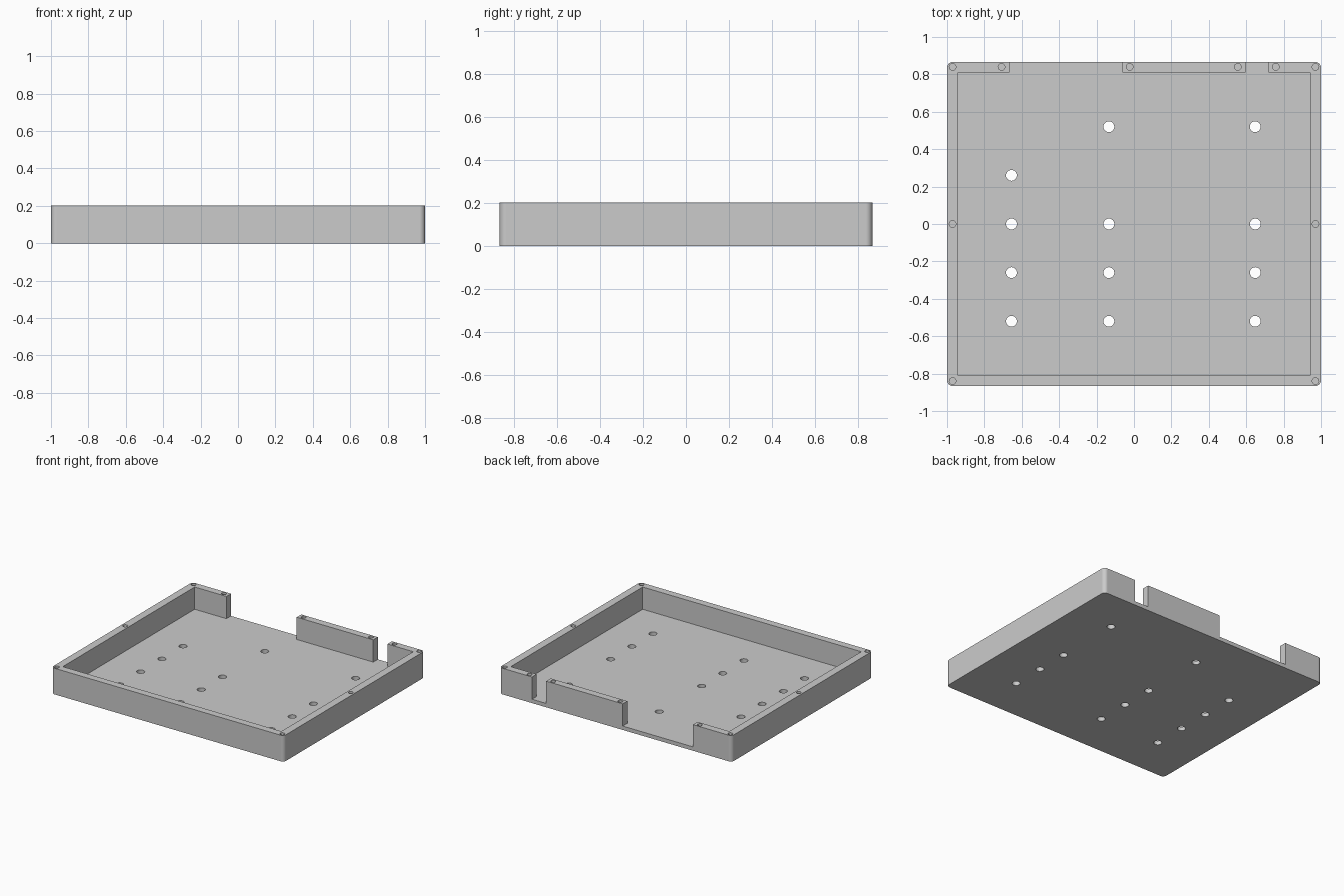
import bpy
import bmesh
from math import cos, sin, pi, radians

HALF_X, HALF_Y, HEIGHT = 1.0, 0.866, 0.203
INNER_X, INNER_Y, FLOOR = 0.94, 0.81, 0.03
CORNER = 0.03

default = bpy.data.objects.get("Cube")
if default:
    bpy.data.objects.remove(default, do_unlink=True)

grey = bpy.data.materials.new("light grey plastic")
grey.use_nodes = True
grey.diffuse_color = (0.6, 0.6, 0.6, 1)
grey.node_tree.nodes["Principled BSDF"].inputs["Base Color"].default_value = (0.6, 0.6, 0.6, 1)


def prisms(name, outlines, z0, z1):
    """One object made of closed outlines extruded from z0 to z1."""
    bm = bmesh.new()
    for outline in outlines:
        face = bm.faces.new([bm.verts.new((x, y, z0)) for x, y in outline])
        top = bmesh.ops.extrude_face_region(bm, geom=[face])["geom"]
        verts = [v for v in top if isinstance(v, bmesh.types.BMVert)]
        bmesh.ops.translate(bm, verts=verts, vec=(0, 0, z1 - z0))
    bmesh.ops.recalc_face_normals(bm, faces=bm.faces)
    mesh = bpy.data.meshes.new(name)
    bm.to_mesh(mesh)
    bm.free()
    mesh.materials.append(grey)
    obj = bpy.data.objects.new(name, mesh)
    bpy.context.collection.objects.link(obj)
    return obj


def arc(cx, cy, r, start, sweep, steps):
    return [(cx + r * cos(start + sweep * i / steps),
             cy + r * sin(start + sweep * i / steps)) for i in range(steps + 1)]


def circle(cx, cy, r, steps=24):
    return arc(cx, cy, r, 0, 2 * pi, steps)[:-1]


# Tray block with rounded upright corners
outline = []
for i, (sx, sy) in enumerate([(1, 1), (-1, 1), (-1, -1), (1, -1)]):
    outline += arc(sx * (HALF_X - CORNER), sy * (HALF_Y - CORNER), CORNER, i * pi / 2, pi / 2, 8)
tray = prisms("tray", [outline], 0, HEIGHT)

# Cavity, running out through two openings in the back wall
cavity = [(-INNER_X, -INNER_Y), (INNER_X, -INNER_Y), (INNER_X, INNER_Y)]
for right, left in [(0.596, 0.718), (-0.666, -0.062)]:
    cavity += [(left, INNER_Y), (left, 1), (right, 1), (right, INNER_Y)]
cavity.append((-INNER_X, INNER_Y))

# Mounting holes through the floor
columns = {-0.655: (0.26, 0, -0.26, -0.52),
           -0.134: (0.52, 0, -0.26, -0.52),
           0.648: (0.52, 0, -0.26, -0.52)}
mounts = [circle(x, y, 0.029) for x, ys in columns.items() for y in ys]

# Blind screw holes in the wall tops
screws = [circle(s * 0.97, y, 0.018) for s in (-1, 1) for y in (-0.84, 0, 0.84)]
screws += [circle(x, 0.84, 0.018) for x in (-0.708, -0.023, 0.555, 0.758)]

cutters = [prisms("cavity_cutter", [cavity], FLOOR, 0.5),
           prisms("mount_hole_cutter", mounts, -0.1, 0.1),
           prisms("screw_hole_cutter", screws, 0.08, 0.3)]

bpy.ops.object.select_all(action="DESELECT")
tray.select_set(True)
bpy.context.view_layer.objects.active = tray
for cutter in cutters:
    cutter.hide_render = True
    mod = tray.modifiers.new(cutter.name, "BOOLEAN")
    mod.operation = "DIFFERENCE"
    mod.solver = "EXACT"
    mod.object = cutter
    bpy.ops.object.modifier_apply(modifier=mod.name)
    bpy.data.objects.remove(cutter, do_unlink=True)

# Smooth corners and holes, flat walls
bpy.ops.object.shade_smooth_by_angle(angle=radians(30))
weighted = tray.modifiers.new("flat walls", "WEIGHTED_NORMAL")
weighted.keep_sharp = True
weighted.weight = 100
